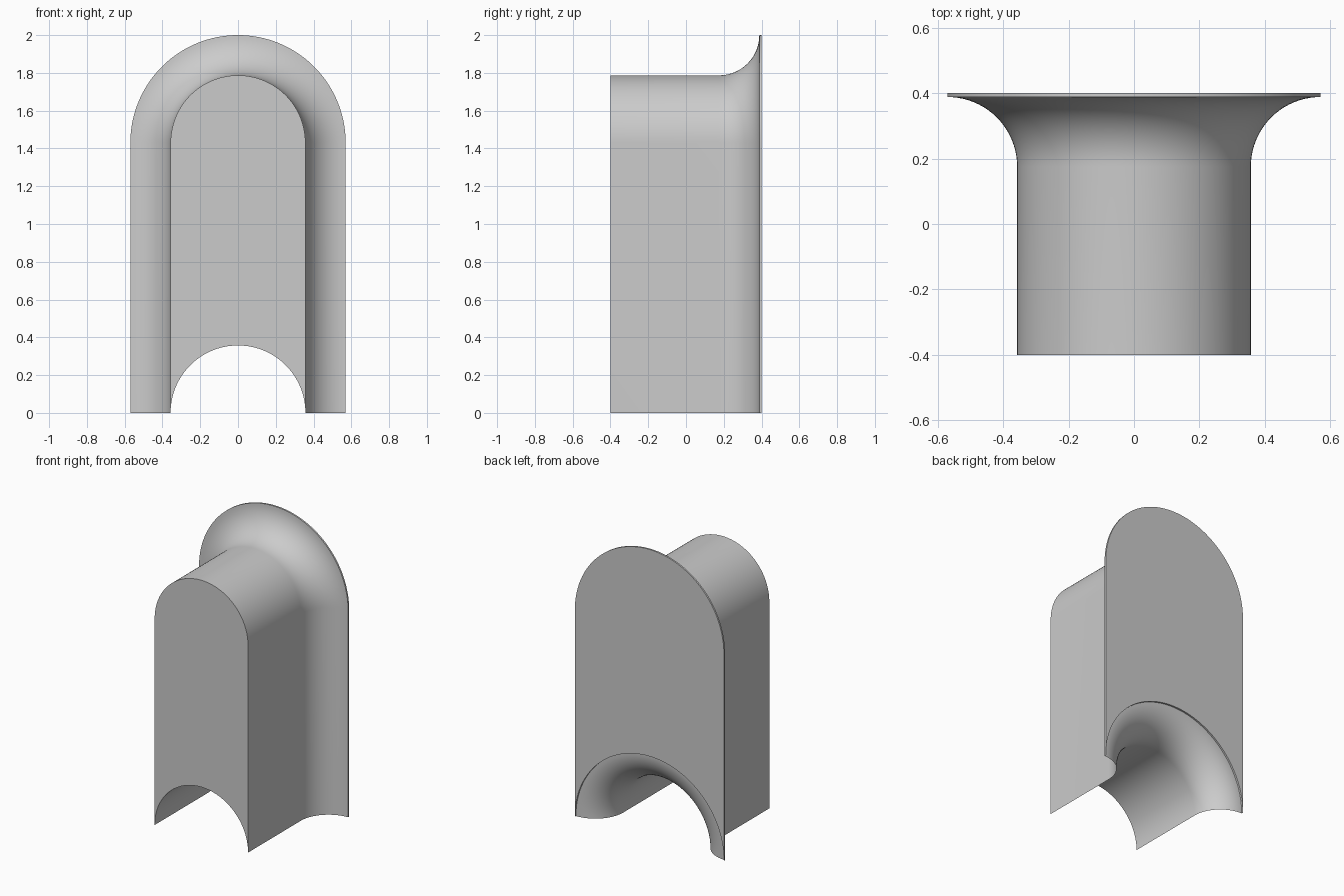
import bpy, bmesh
from math import sin, cos, pi, radians

cube = bpy.data.objects.get("Cube")
if cube:
    bpy.data.objects.remove(cube, do_unlink=True)

NECK, RIM = 0.357, 0.57          # half widths of the body and the flared rim
FRONT, BACK, LIP = -0.4, 0.4, 0.388
SPRING = 2.0 - RIM               # height where the upper arch starts
ARC_STEPS, FLARE_STEPS = 64, 20

grey = bpy.data.materials.new("plain grey")
grey.use_nodes = True
colour = (0.6, 0.6, 0.6, 1.0)
grey.diffuse_color = colour
grey.node_tree.nodes["Principled BSDF"].inputs["Base Color"].default_value = colour

# Half width along the depth: straight neck, quarter-round flare, thin lip
flare = RIM - NECK
profile = [(NECK, FRONT)]
for i in range(FLARE_STEPS + 1):
    a = pi / 2 * i / FLARE_STEPS
    profile.append((RIM - flare * cos(a), LIP - flare + flare * sin(a)))
profile.append((RIM, BACK))

bm = bmesh.new()


def arch(radius, y, base):
    """Half circle of vertices standing on the given height."""
    angles = [pi * i / ARC_STEPS for i in range(ARC_STEPS + 1)]
    return [bm.verts.new((radius * cos(a), y, base + radius * sin(a))) for a in angles]


def strip(a, b):
    """Quads between two rows of vertices."""
    for i in range(len(a) - 1):
        bm.faces.new((a[i], a[i + 1], b[i + 1], b[i]))


# Each section is an arch-topped slab with an equal arch cut from its foot
tops = [arch(r, y, SPRING) for r, y in profile]
feet = [arch(r, y, 0.0) for r, y in profile]
for rows in (tops, feet):
    for a, b in zip(rows, rows[1:]):
        strip(a, b)

# Straight side walls
for end in (0, -1):
    strip([row[end] for row in tops], [row[end] for row in feet])

# Flat front and back faces
for end in (0, -1):
    strip(tops[end], feet[end])

bmesh.ops.recalc_face_normals(bm, faces=bm.faces)
mesh = bpy.data.meshes.new("flared_arch_block")
bm.to_mesh(mesh)
bm.free()
mesh.materials.append(grey)

block = bpy.data.objects.new("flared_arch_block", mesh)
bpy.context.collection.objects.link(block)
bpy.ops.object.select_all(action='DESELECT')
block.select_set(True)
bpy.context.view_layer.objects.active = block
bpy.ops.object.shade_smooth_by_angle(angle=radians(30))
